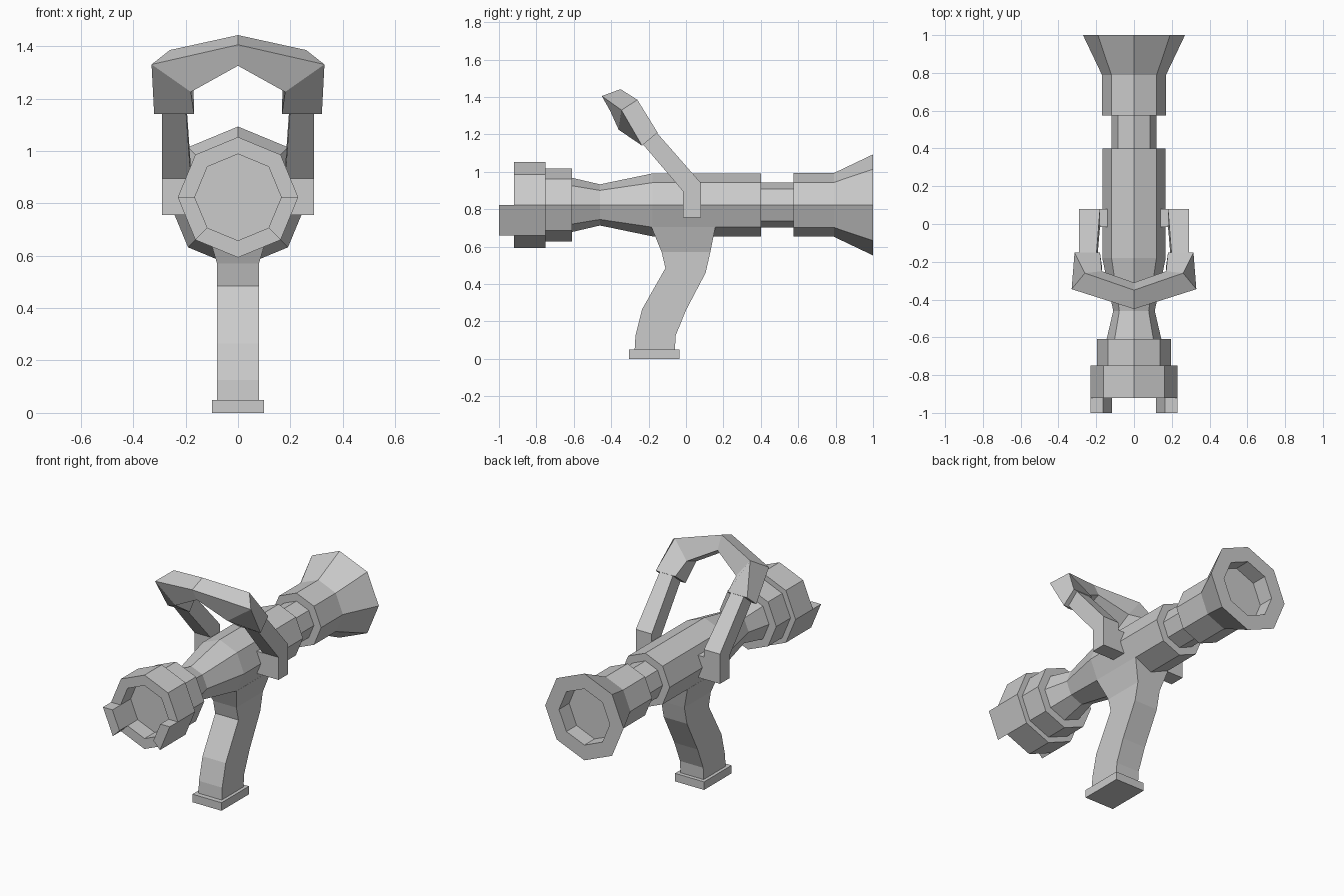
import bpy, bmesh
from math import sin, cos, pi

cube = bpy.data.objects.get("Cube")
if cube:
    bpy.data.objects.remove(cube, do_unlink=True)

grey = bpy.data.materials.new("plain_grey")
grey.use_nodes = True
COLOUR = (0.6, 0.6, 0.6, 1)
grey.diffuse_color = COLOUR
grey.node_tree.nodes["Principled BSDF"].inputs["Base Color"].default_value = COLOUR

AXIS_Z = 0.823


def loft(name, sections, cap_start=True, cap_end=True, mirror=False):
    """Skin a row of matching loops, optionally mirrored across x."""
    bm = bmesh.new()
    loops = [[bm.verts.new(p) for p in s] for s in sections]
    n = len(loops[0])
    for a, b in zip(loops, loops[1:]):
        for i in range(n):
            j = (i + 1) % n
            bm.faces.new((a[i], a[j], b[j], b[i]))
    if cap_start:
        bm.faces.new(loops[0])
    if cap_end:
        bm.faces.new(loops[-1])
    bmesh.ops.recalc_face_normals(bm, faces=bm.faces)
    # An open half shell can be recalculated inside out; check its end cap
    if cap_end and not cap_start:
        bm.faces.ensure_lookup_table()
        cap = bm.faces[-1]
        inward = sum((v.co for v in loops[-2]), start=-n * cap.calc_center_median())
        if cap.normal.dot(inward) > 0:
            bmesh.ops.reverse_faces(bm, faces=bm.faces)
    mesh = bpy.data.meshes.new(name)
    bm.to_mesh(mesh)
    bm.free()
    mesh.materials.append(grey)
    obj = bpy.data.objects.new(name, mesh)
    bpy.context.collection.objects.link(obj)
    if mirror:
        mod = obj.modifiers.new("mirror", 'MIRROR')
        mod.use_clip = True
    return obj


def ring_point(y, r, step):
    a = step * pi / 4
    return (r * cos(a), y, AXIS_Z + r * sin(a))


def box(x0, x1, y0, y1, z):
    return [(x0, y0, z), (x1, y0, z), (x1, y1, z), (x0, y1, z)]


# Eight-sided barrel, with a recess at both ends
profile = [(-0.82, 0.165), (-0.92, 0.165), (-0.92, 0.23), (-0.75, 0.23),
           (-0.75, 0.195), (-0.61, 0.195), (-0.61, 0.145), (-0.46, 0.11),
           (-0.18, 0.168), (0.4, 0.168), (0.4, 0.12), (0.575, 0.12),
           (0.575, 0.17), (0.79, 0.17), (1.0, 0.27), (1.0, 0.175), (0.9, 0.175)]
loft("barrel", [[ring_point(y, r, k) for k in range(8)] for y, r in profile])

# Two prongs that extend the muzzle rim
loft("muzzle_prongs",
     [[ring_point(y, r, k) for r, k in ((0.165, 0), (0.23, 0), (0.23, -1), (0.165, -1))]
      for y in (-0.92, -1.0)], mirror=True)

# Bent grip: front y, front z, back y, back z, half width
grip = [(-0.275, 0.04, -0.06, 0.04, 0.08), (-0.27, 0.125, -0.055, 0.125, 0.08),
        (-0.235, 0.265, 0.0, 0.26, 0.08), (-0.11, 0.485, 0.105, 0.46, 0.08),
        (-0.13, 0.57, 0.13, 0.57, 0.08), (-0.185, 0.705, 0.157, 0.705, 0.12)]
loft("grip", [[(-w, fy, fz), (w, fy, fz), (w, by, bz), (-w, by, bz)]
              for fy, fz, by, bz, w in grip])
loft("grip_foot", [box(-0.1, 0.1, -0.305, -0.035, z) for z in (0, 0.05)])

# Brackets beside the barrel and slanted struts above them
loft("side_brackets", [box(0.12, 0.29, -0.015, 0.08, z) for z in (0.755, 0.893)], mirror=True)
struts = [(-0.015, 0.80, 0.08, 0.80, 0.18), (-0.015, 0.895, 0.08, 0.94, 0.18),
          (-0.25, 1.17, -0.17, 1.225, 0.2)]
loft("struts", [[(x, fy, fz), (0.29, fy, fz), (0.29, by, bz), (x, by, bz)]
                for fy, fz, by, bz, x in struts], mirror=True)

# Bent top handle: outer front, outer back, inner back, inner front
loft("top_handle", [
    [(0, -0.45, 1.405), (0, -0.35, 1.442), (0, -0.31, 1.36), (0, -0.405, 1.325)],
    [(0.33, -0.345, 1.33), (0.26, -0.26, 1.385), (0.17, -0.25, 1.27), (0.18, -0.36, 1.225)],
    [(0.32, -0.235, 1.14), (0.315, -0.152, 1.21), (0.18, -0.152, 1.21), (0.168, -0.235, 1.14)],
], cap_start=False, mirror=True)
